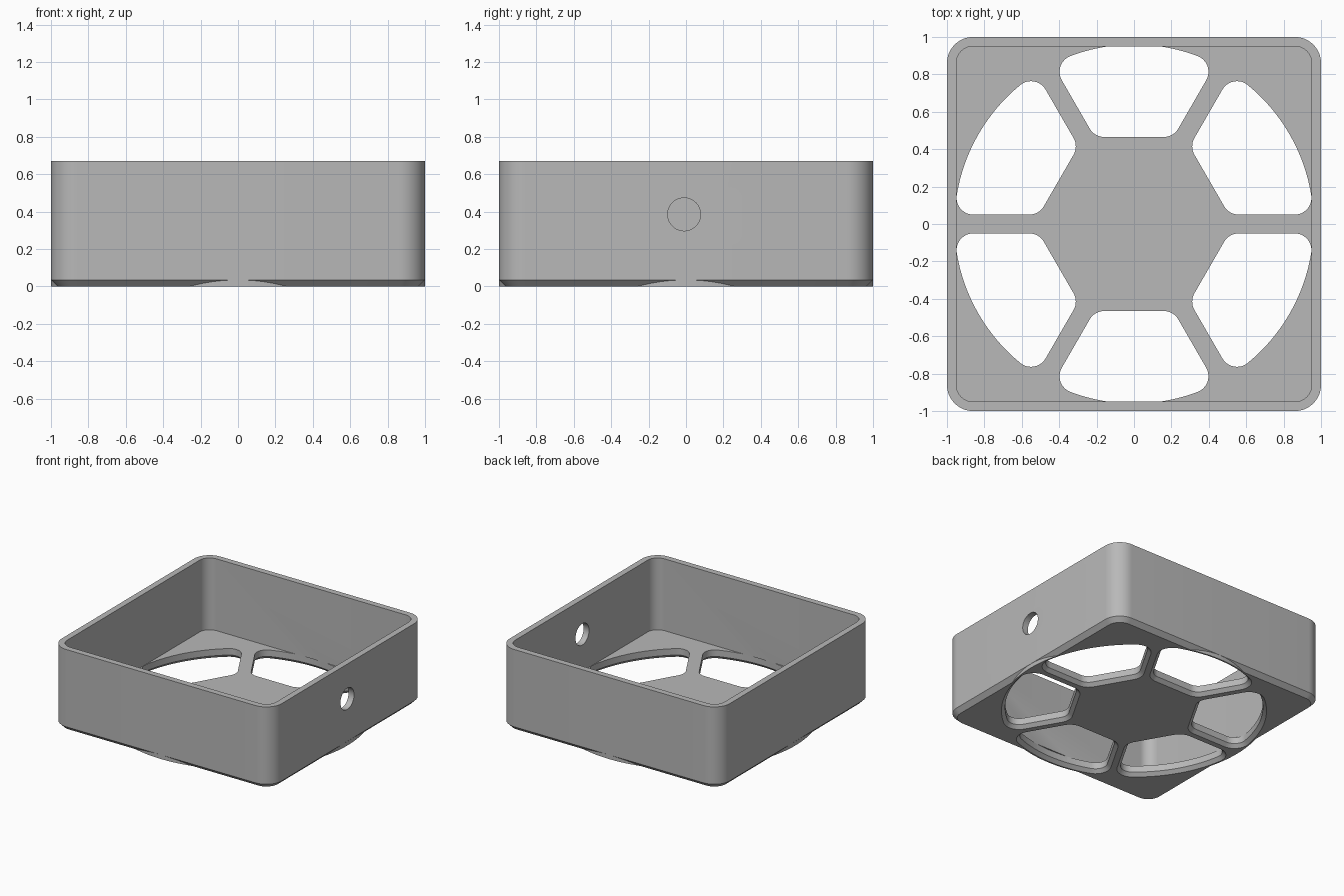
import bpy, bmesh, math
from math import sin, cos, pi, radians

cube = bpy.data.objects.get("Cube")
if cube:
    bpy.data.objects.remove(cube, do_unlink=True)

HEIGHT, FLOOR, WALL = 0.67, 0.08, 0.05
EDGE = 0.035          # chamfer around the underside
CORNER = 0.14         # outer corner radius
VENT_EDGE = 0.027     # chamfer around each vent
VENT_R = 0.96         # outer radius of the vents
HUB = 0.465           # distance from centre to the hub's flat sides
SPOKE = 0.05          # half width of a spoke
FILLET = 0.09         # rounding of the vent corners

grey = bpy.data.materials.new("plain grey")
grey.use_nodes = True
colour = (0.48, 0.48, 0.48, 1)
grey.diffuse_color = colour
grey.node_tree.nodes["Principled BSDF"].inputs["Base Color"].default_value = colour


def arc(cx, cy, r, start, end, steps):
    angles = [start + (end - start) * i / steps for i in range(steps + 1)]
    return [(cx + r * cos(a), cy + r * sin(a)) for a in angles]


def rounded_square(half, r):
    points = []
    for k in range(4):
        mid = pi / 4 + k * pi / 2
        cx = math.copysign(half - r, cos(mid))
        cy = math.copysign(half - r, sin(mid))
        points += arc(cx, cy, r, mid - pi / 4, mid + pi / 4, 12)
    return points


def circle(r, steps=128):
    return arc(0, 0, r, 0, 2 * pi, steps)[:-1]


def vent_outline(turn, grow):
    """Rounded sector between two spokes, grown outward for the chamfer."""
    gap = SPOKE + FILLET
    s, c = sin(pi / 6), cos(pi / 6)
    ix = HUB + FILLET
    iy = (ix * s - gap) / c
    along = math.sqrt((VENT_R - FILLET) ** 2 - gap ** 2)
    ox, oy = along * c + gap * s, along * s - gap * c
    tip = math.atan2(oy, ox)
    half = arc(ix, iy, FILLET + grow, pi, radians(120), 8)
    half += arc(ox, oy, FILLET + grow, radians(120), tip, 12)
    rim = arc(0, 0, VENT_R + grow, tip, -tip, 24)[1:-1]
    outline = half + rim + [(x, -y) for x, y in reversed(half)]
    return [(x * cos(turn) - y * sin(turn), x * sin(turn) + y * cos(turn))
            for x, y in outline]


def loft(name, layers):
    """Closed solid through matching outlines, each given with its height."""
    bm = bmesh.new()
    rings = [[bm.verts.new((x, y, z)) for x, y in outline] for outline, z in layers]
    count = len(rings[0])
    for low, high in zip(rings, rings[1:]):
        for i in range(count):
            j = (i + 1) % count
            bm.faces.new((low[i], low[j], high[j], high[i]))
    bm.faces.new(rings[0][::-1])
    bm.faces.new(rings[-1])
    bmesh.ops.recalc_face_normals(bm, faces=bm.faces)
    mesh = bpy.data.meshes.new(name)
    bm.to_mesh(mesh)
    bm.free()
    mesh.materials.append(grey)
    obj = bpy.data.objects.new(name, mesh)
    bpy.context.collection.objects.link(obj)
    return obj


def combine(target, tool, operation):
    bpy.ops.object.select_all(action="DESELECT")
    bpy.context.view_layer.objects.active = target
    target.select_set(True)
    mod = target.modifiers.new(operation.lower(), "BOOLEAN")
    mod.operation, mod.solver, mod.object = operation, "EXACT", tool
    bpy.ops.object.modifier_apply(modifier=mod.name)
    bpy.data.objects.remove(tool, do_unlink=True)


# Square body with a chamfered underside
body = loft("vented_cover", [
    (rounded_square(1 - EDGE, CORNER - EDGE), 0),
    (rounded_square(1, CORNER), EDGE),
    (rounded_square(1, CORNER), HEIGHT)])

# Round boss filling the chamfer at the middle of each side
combine(body, loft("round_boss", [(circle(0.9995), 0), (circle(0.9995), 0.05)]), "UNION")

# Six chamfered vents between the spokes
for k in range(6):
    turn = radians(30 + 60 * k)
    low = 0.01
    vent = loft("vent_cutter", [
        (vent_outline(turn, VENT_EDGE + low), -low),
        (vent_outline(turn, 0), VENT_EDGE),
        (vent_outline(turn, 0), FLOOR + 0.0005)])
    combine(body, vent, "DIFFERENCE")

# Open cavity above the floor
inside = rounded_square(1 - WALL, CORNER - WALL)
combine(body, loft("cavity_cutter", [(inside, FLOOR), (inside, HEIGHT + 0.1)]), "DIFFERENCE")

# Cable hole through the left wall
bore = loft("hole_cutter", [(circle(0.088, 48), -0.1), (circle(0.088, 48), 0.1)])
bore.location = (0.98, -0.01, 0.385)
bore.rotation_euler = (0, pi / 2, 0)
bpy.context.view_layer.update()
combine(body, bore, "DIFFERENCE")

bpy.ops.object.select_all(action="DESELECT")
body.select_set(True)
bpy.context.view_layer.objects.active = body
bpy.ops.object.shade_smooth_by_angle(angle=radians(30))
